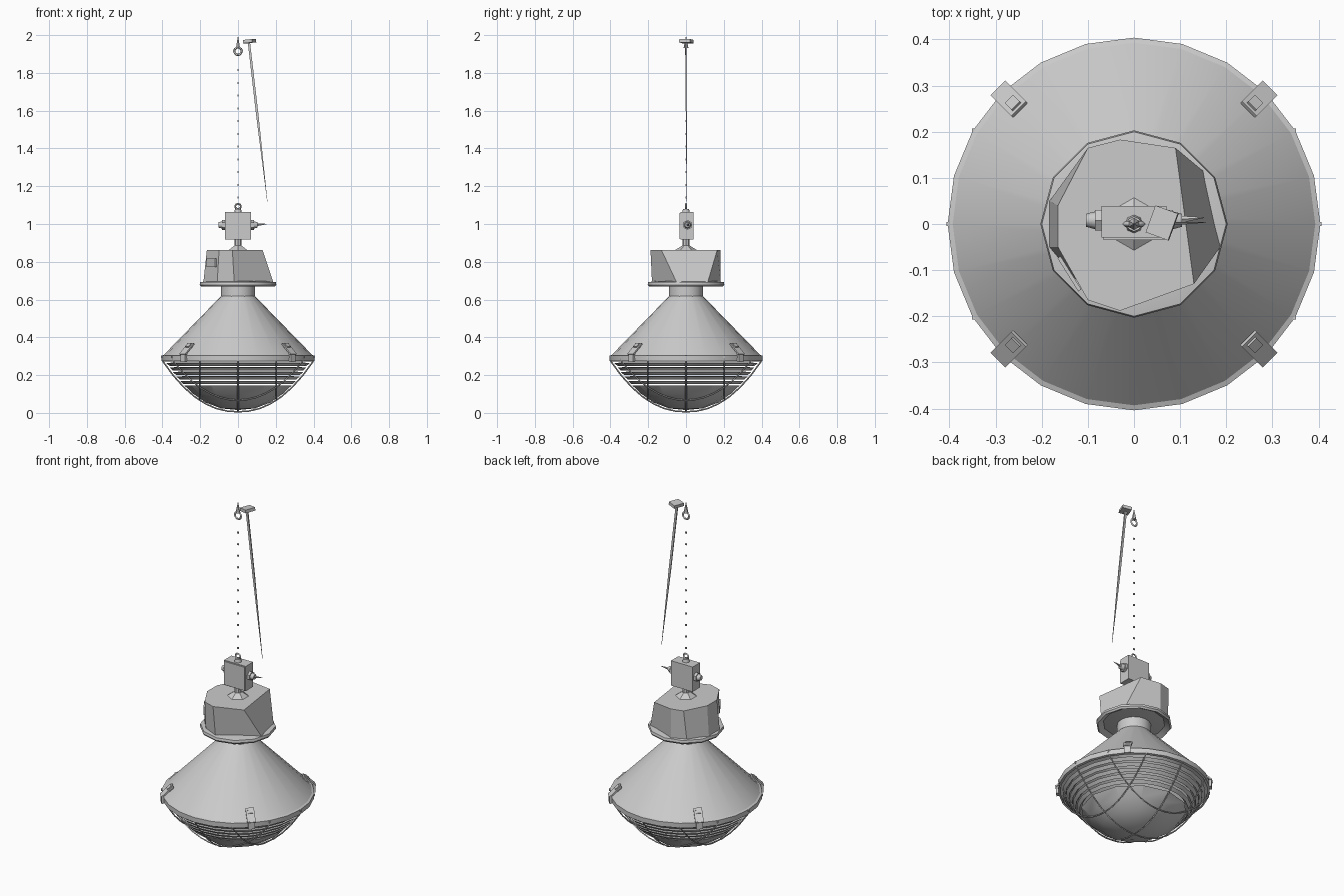
import bpy, bmesh, math
from mathutils import Vector, Matrix

if "Cube" in bpy.data.objects:
    bpy.data.objects.remove(bpy.data.objects["Cube"])

grey = bpy.data.materials.new("light_grey_metal")
grey.diffuse_color = (0.6, 0.6, 0.6, 1)
grey.use_nodes = True
grey.node_tree.nodes["Principled BSDF"].inputs["Base Color"].default_value = grey.diffuse_color


def add_object(name, bm, smooth=None):
    bmesh.ops.recalc_face_normals(bm, faces=bm.faces)
    me = bpy.data.meshes.new(name)
    bm.to_mesh(me)
    bm.free()
    me.materials.append(grey)
    ob = bpy.data.objects.new(name, me)
    bpy.context.collection.objects.link(ob)
    if smooth:
        bpy.ops.object.select_all(action='DESELECT')
        ob.select_set(True)
        bpy.context.view_layer.objects.active = ob
        bpy.ops.object.shade_smooth_by_angle(angle=math.radians(smooth))
    return ob


def loft(name, rings, smooth=None, caps=True):
    """Bridge equal-length rings of points, then cap both ends."""
    bm = bmesh.new()
    vs = [[bm.verts.new(p) for p in r] for r in rings]
    n = len(vs[0])
    for a, b in zip(vs, vs[1:]):
        for i in range(n):
            j = (i + 1) % n
            bm.faces.new((a[i], a[j], b[j], b[i]))
    if caps:
        bm.faces.new(vs[0])
        bm.faces.new(vs[-1])
    return add_object(name, bm, smooth)


def circle(r, z, n):
    return [(r * math.sin(2 * math.pi * i / n), r * math.cos(2 * math.pi * i / n), z)
            for i in range(n)]


def lathe(name, profile, n=24, smooth=35, caps=True):
    return loft(name, [circle(r, z, n) for r, z in profile], smooth, caps)


def box(name, center, size, rot=None):
    bm = bmesh.new()
    m = Matrix.Translation(center) @ (rot or Matrix()) @ Matrix.Diagonal((*size, 1))
    bmesh.ops.create_cube(bm, size=1, matrix=m)
    return add_object(name, bm)


def rod(name, a, b, r1, r2, n=8):
    a, b = Vector(a), Vector(b)
    d = b - a
    bm = bmesh.new()
    m = Matrix.Translation((a + b) / 2) @ d.to_track_quat('Z', 'Y').to_matrix().to_4x4()
    bmesh.ops.create_cone(bm, cap_ends=True, segments=n, radius1=r1, radius2=r2,
                          depth=d.length, matrix=m)
    return add_object(name, bm, 50)


def wire(name, points, r, closed=False):
    cu = bpy.data.curves.new(name, 'CURVE')
    cu.dimensions = '3D'
    cu.bevel_depth = r
    cu.bevel_resolution = 0
    cu.use_fill_caps = True
    sp = cu.splines.new('POLY')
    sp.points.add(len(points) - 1)
    for p, co in zip(sp.points, points):
        p.co = (*co, 1)
    sp.use_cyclic_u = closed
    cu.materials.append(grey)
    ob = bpy.data.objects.new(name, cu)
    bpy.context.collection.objects.link(ob)
    return ob


# Conical shade with its rim band
lathe("shade", [(0.088, 0.62), (0.395, 0.305)], caps=False)
lathe("shade_rim", [(0.39, 0.272), (0.403, 0.275), (0.404, 0.303), (0.393, 0.307)],
      caps=False)
lathe("neck", [(0.09, 0.615), (0.09, 0.675)], 16)

# Faceted glass bowl with separate ribs above it
def bowl_z(r):
    return 0.006 + 0.27 * (r / 0.4) ** 2.2

def bowl_r(z):
    return 0.4 * ((z - 0.006) / 0.27) ** (1 / 2.2)

lathe("glass_bowl", [(bowl_r(z) - 0.012, z) for z in (0.145, 0.1, 0.055)] + [(0.09, 0.024), (0.01, 0.016)],
      12, 20)
for i in range(5):
    top = 0.266 - 0.024 * i
    r = bowl_r(top) - 0.014
    lathe(f"glass_rib_{i}", [(r - 0.03, top), (r, top - 0.002), (r - 0.016, top - 0.017)],
          caps=False)

# Wire guard: crossing bars that hug the bowl
for off in (-0.203, 0, 0.203):
    half = math.sqrt(0.4 ** 2 - off ** 2)
    path = [(-half, 0.3)]
    for k in range(-7, 8):
        u = half * k / 7
        path.append((u, bowl_z(math.hypot(u, off))))
    path.append((half, 0.3))
    wire("guard_bar_across", [(u, off, z) for u, z in path], 0.004)
    wire("guard_bar_along", [(off, u, z) for u, z in path], 0.004)
    for s in (-1, 1):
        box("guard_bar_tip", (s * half, off, 0.297), (0.014, 0.008, 0.014))

# Four latches around the rim
for k in range(4):
    turn = Matrix.Rotation(math.radians(45 + 90 * k), 4, 'Z')
    tilt = turn @ Matrix.Rotation(math.radians(42), 4, 'Y')
    box("latch_plate", turn @ Vector((0.383, 0, 0.338)), (0.085, 0.045, 0.008), tilt)
    box("latch_hook", turn @ Vector((0.407, 0, 0.293)), (0.014, 0.035, 0.045), turn)
    box("latch_lever", turn @ Vector((0.366, 0, 0.352)), (0.028, 0.025, 0.022), tilt)

# Flange under the gear housing
lathe("flange", [(0.09, 0.675), (0.165, 0.685), (0.195, 0.668), (0.203, 0.678),
                 (0.2, 0.692), (0.17, 0.697)], 12, 30)

# Lopsided faceted gear housing
top = [(-0.165, -0.05), (-0.165, 0.04), (-0.1, 0.165), (-0.03, 0.183),
       (0.09, 0.165), (0.13, -0.13), (-0.03, -0.188), (-0.1, -0.165)]
bottom = [(-0.183, -0.05), (-0.183, 0.05), (-0.11, 0.15), (-0.03, 0.183),
          (0.15, 0.115), (0.187, -0.05), (-0.02, -0.18), (-0.11, -0.14)]
loft("gear_housing", [[(x, y, 0.692) for x, y in bottom],
                      [(x, y, 0.862) for x, y in top]])
box("housing_plate", (-0.14, -0.108, 0.795), (0.085, 0.008, 0.045),
    Matrix.Rotation(math.radians(-58), 4, 'Z'))

# Mount between housing and junction box
lathe("mount_base", [(0.06, 0.86), (0.022, 0.885)], 6, None)
lathe("mount_stem", [(0.018, 0.88), (0.018, 0.92)], 8)

# Junction box with lid seam and side glands
box("junction_box", (0, 0.005, 0.99), (0.14, 0.068, 0.145))
box("junction_lid", (0, -0.031, 0.99), (0.132, 0.008, 0.137))
for s in (-1, 1):
    rod("gland_nut", (s * 0.07, 0.008, 0.995), (s * 0.085, 0.008, 0.995), 0.026, 0.026, 6)
    rod("gland_cap", (s * 0.085, 0.008, 0.995), (s * 0.104, 0.008, 0.995), 0.019, 0.014)
rod("cable_stub", (0.1, 0.01, 0.995), (0.152, 0.014, 1.0), 0.008, 0.001, 5)


# Lifting eye on the box, hook ring at the ceiling
def ring(name, z, r, thick):
    wire(name, [(r * math.cos(a), 0, z + r * math.sin(a))
                for a in (2 * math.pi * i / 10 for i in range(10))], thick, True)

rod("eye_collar", (0, 0, 1.06), (0, 0, 1.08), 0.02, 0.016)
ring("lifting_eye", 1.093, 0.015, 0.005)
ring("ceiling_ring", 1.915, 0.02, 0.006)
rod("ceiling_hook", (0, 0, 1.932), (0, 0, 1.992), 0.013, 0.001, 6)

# Sparse chain links
for i in range(11):
    box("chain_link", (0, 0, 1.14 + 0.0675 * i), (0.007, 0.005, 0.01))

# Tapering cable and its ceiling plate
top_c, end_c = Vector((0.058, 0, 1.96)), Vector((0.155, 0.004, 1.12))
loft("cable", [[(c.x - w, c.y - t, c.z), (c.x + w, c.y - t, c.z),
                (c.x + w, c.y + t, c.z), (c.x - w, c.y + t, c.z)]
               for c, w, t in ((top_c, 0.006, 0.004),
                               (top_c.lerp(end_c, 0.45), 0.0065, 0.003),
                               (end_c, 0.0008, 0.0008))])
box("ceiling_plate", (0.061, 0.002, 1.968), (0.052, 0.062, 0.018),
    Matrix.Rotation(math.radians(-20), 4, 'Z') @ Matrix.Rotation(math.radians(-6), 4, 'Y'))
